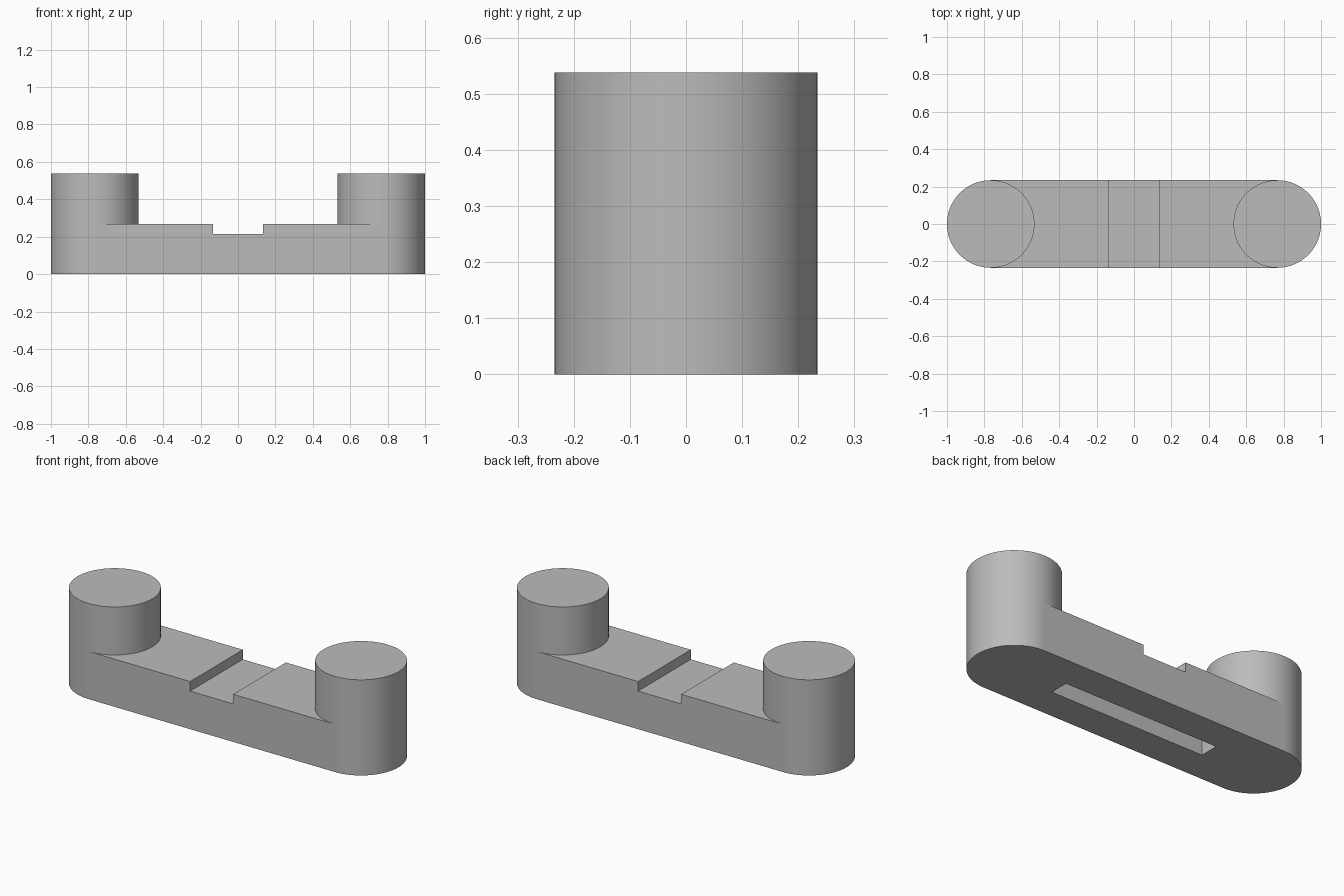
import bpy
import bmesh
from mathutils import Matrix

cube = bpy.data.objects.get("Cube")
if cube:
    bpy.data.objects.remove(cube, do_unlink=True)

RADIUS = 0.234
POST_X = 1 - RADIUS
POST_TOP = 0.538
BAR_TOP = 0.268

grey = bpy.data.materials.new("plain_grey")
grey.use_nodes = True
colour = (0.5, 0.5, 0.5, 1)
grey.diffuse_color = colour
grey.node_tree.nodes["Principled BSDF"].inputs["Base Color"].default_value = colour


def make_object(name, bm):
    bmesh.ops.recalc_face_normals(bm, faces=bm.faces)
    mesh = bpy.data.meshes.new(name)
    bm.to_mesh(mesh)
    bm.free()
    mesh.materials.append(grey)
    obj = bpy.data.objects.new(name, mesh)
    bpy.context.collection.objects.link(obj)
    return obj


# Bar: side profile with a shallow notch in the top, extruded across the width
profile = [(-POST_X, 0), (POST_X, 0), (POST_X, BAR_TOP), (0.134, BAR_TOP),
           (0.134, 0.214), (-0.134, 0.214), (-0.134, BAR_TOP), (-POST_X, BAR_TOP)]
bm = bmesh.new()
face = bm.faces.new([bm.verts.new((x, -RADIUS, z)) for x, z in profile])
extruded = bmesh.ops.extrude_face_region(bm, geom=[face])
verts = [v for v in extruded["geom"] if isinstance(v, bmesh.types.BMVert)]
bmesh.ops.translate(bm, verts=verts, vec=(0, 2 * RADIUS, 0))
bar = make_object("notched_bar", bm)

# Long blind slot in the underside
bm = bmesh.new()
bmesh.ops.create_cube(bm, size=1, matrix=Matrix.Diagonal((0.96, 0.108, 0.26, 1)))
cutter = make_object("slot_cutter", bm)
cutter.hide_render = True
cutter.hide_viewport = True
cutter.display_type = 'WIRE'
slot = bar.modifiers.new("underside_slot", 'BOOLEAN')
slot.operation = 'DIFFERENCE'
slot.solver = 'EXACT'
slot.object = cutter

# Round post at each end
for side, x in (("left", POST_X), ("right", -POST_X)):
    bm = bmesh.new()
    bmesh.ops.create_cone(bm, cap_ends=True, segments=96, radius1=RADIUS, radius2=RADIUS,
                          depth=POST_TOP, matrix=Matrix.Translation((x, 0, POST_TOP / 2)))
    post = make_object(side + "_post", bm)
    bpy.ops.object.select_all(action='DESELECT')
    post.select_set(True)
    bpy.context.view_layer.objects.active = post
    bpy.ops.object.shade_smooth_by_angle()
